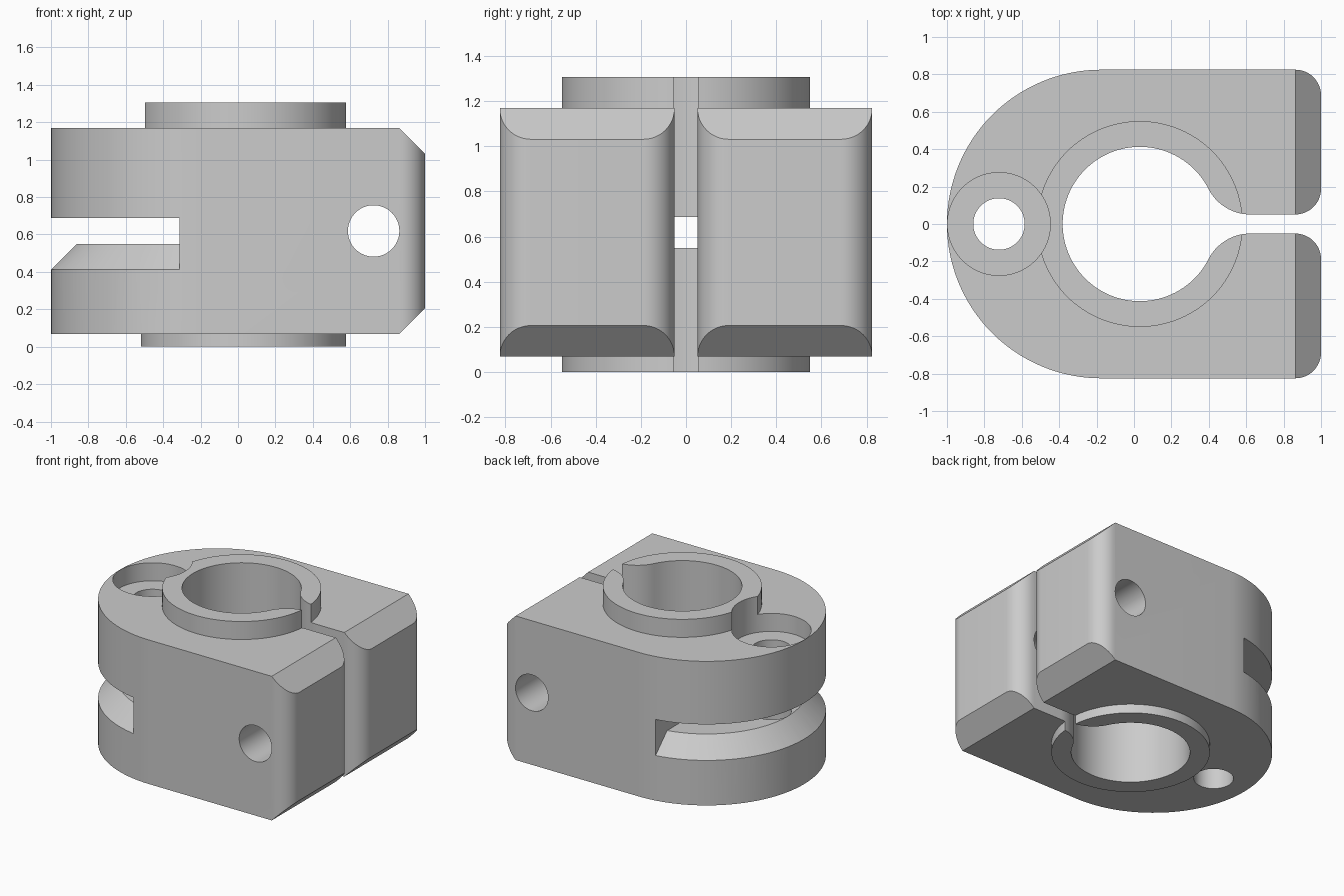
import bpy, bmesh
from math import cos, sin, radians, atan2, sqrt, pi
from mathutils import Matrix

cube = bpy.data.objects.get("Cube")
if cube:
    bpy.data.objects.remove(cube, do_unlink=True)

U = 0.1375                      # base module of the part
Z0, Z1, TOP = U / 2, U * 8.5, U * 9.5
MID = (Z0 + Z1) / 2
END_X = -1 + 6 * U              # centre of the rounded end
BORE_X = 0.031
PIN_X = -0.722
GAP = 0.051                     # half width of the clamping gap

grey = bpy.data.materials.new("plain grey")
grey.use_nodes = True
colour = (0.6, 0.6, 0.6, 1)
grey.diffuse_color = colour
grey.node_tree.nodes["Principled BSDF"].inputs["Base Color"].default_value = colour


def make(name, bm):
    bmesh.ops.recalc_face_normals(bm, faces=bm.faces)
    mesh = bpy.data.meshes.new(name)
    bm.to_mesh(mesh)
    bm.free()
    mesh.materials.append(grey)
    ob = bpy.data.objects.new(name, mesh)
    bpy.context.collection.objects.link(ob)
    return ob


def arc(cx, cy, r, a, b, n):
    angles = [radians(a + (b - a) * i / n) for i in range(n + 1)]
    return [(cx + r * cos(t), cy + r * sin(t)) for t in angles]


def prism(name, pts, lo, hi, upright=False):
    """Extrude a closed profile along z, or along y when upright."""
    bm = bmesh.new()
    face = bm.faces.new([bm.verts.new((x, lo, y) if upright else (x, y, lo)) for x, y in pts])
    side = bmesh.ops.extrude_face_region(bm, geom=[face])["geom"]
    step = (0, hi - lo, 0) if upright else (0, 0, hi - lo)
    bmesh.ops.translate(bm, vec=step, verts=[v for v in side if isinstance(v, bmesh.types.BMVert)])
    return make(name, bm)


def disc(name, x, r, lo, hi, r2=None, n=128):
    bm = bmesh.new()
    bmesh.ops.create_cone(bm, cap_ends=True, segments=n, radius1=r, radius2=r if r2 is None else r2,
                          depth=hi - lo, matrix=Matrix.Translation((x, 0, (lo + hi) / 2)))
    return make(name, bm)


def combine(target, tool, operation="DIFFERENCE"):
    tool.hide_render = True
    mod = target.modifiers.new("combine", "BOOLEAN")
    mod.operation, mod.solver, mod.object = operation, "EXACT", tool
    bpy.context.view_layer.objects.active = target
    bpy.ops.object.modifier_apply(modifier=mod.name)
    bpy.data.objects.remove(tool, do_unlink=True)


# Main block: round at one end, filleted corners at the other
half_w = 6 * U
corner_x, corner_y = 1 - U, half_w - U
outline = arc(END_X, 0, half_w, 90, 270, 64)
outline += arc(corner_x, -corner_y, U, -90, 0, 12)
outline += arc(corner_x, corner_y, U, 0, 90, 12)
body = prism("clamp_body", outline, Z0, Z1)

# Raised collars above and below
combine(body, disc("collar", BORE_X, 4 * U, 0, TOP), "UNION")

# Counterbored pin hole
combine(body, disc("counterbore", PIN_X, 2 * U, Z1 - U, TOP + 1, n=64))
combine(body, disc("pin_hole", PIN_X, U, -1, TOP + 1, n=64))

# Bore blending into the clamping gap, which flares at its mouth
bore_r, blend = 3 * U, 0.25
blend_y = GAP + blend
blend_x = BORE_X + sqrt((bore_r + blend) ** 2 - blend_y ** 2)
meet = atan2(blend_y, blend_x - BORE_X) * 180 / pi
upper = arc(blend_x, blend_y, blend, 180 + meet, 270, 16)
upper += arc(corner_x, GAP + U, U, -90, 0, 12) + [(1.2, GAP + U)]
lower = [(x, -y) for x, y in reversed(upper)]
round_part = arc(BORE_X, 0, bore_r, -meet, meet - 360, 96)[1:-1]
combine(body, prism("bore_and_gap", upper + lower + round_part, -1, TOP + 1))

# Sloped top and bottom edges on the jaw ends
for edge, s in ((Z1, 1), (Z0, -1)):
    wedge = [(1 - 2 * U, edge + s * U), (1 + U, edge + s * U), (1 + U, edge - 2 * s * U)]
    combine(body, prism("wedge", wedge, -2, 2, True))

# Cross bolt hole through both jaws
combine(body, prism("bolt_hole", arc(1 - 2 * U, MID, U, 0, 354.375, 63), -2, 2, True))

# Side slit whose floor slopes down to the rim
slit_end, roof, floor = -1 + 5 * U, MID + U / 2, MID - U / 2
slit = prism("slit", [(-1.5, floor - 0.2), (slit_end, floor - 0.2), (slit_end, roof), (-1.5, roof)],
             -2, 2, True)
combine(slit, disc("slit_floor", END_X, 5 * U + 0.3, floor - 0.3, floor, 5 * U))
combine(body, slit)

# Smooth curved walls, crisp edges
bpy.ops.object.select_all(action="DESELECT")
body.select_set(True)
bpy.context.view_layer.objects.active = body
bpy.ops.object.shade_smooth_by_angle(angle=radians(30))
